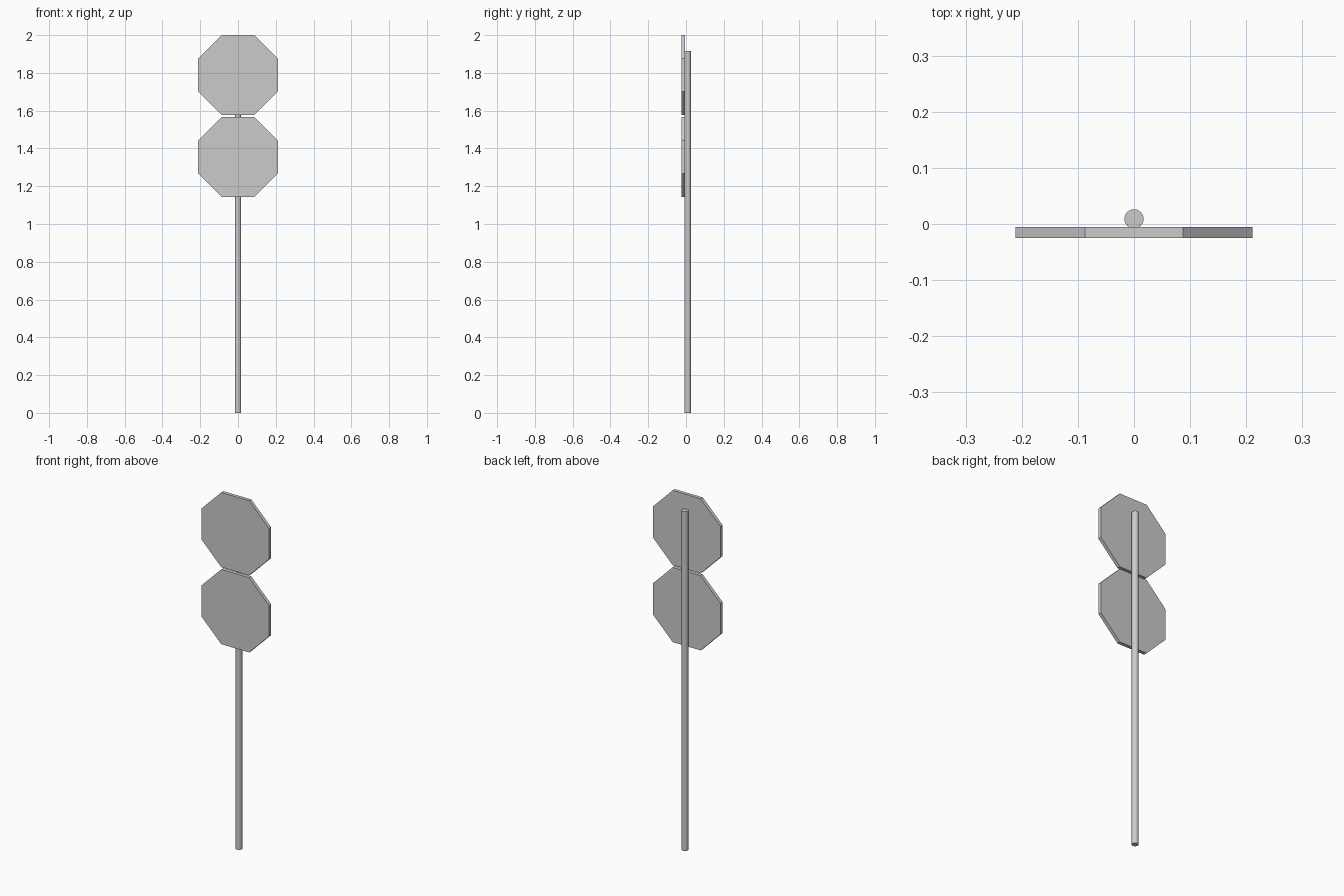
import bpy
import math

if "Cube" in bpy.data.objects:
    bpy.data.objects.remove(bpy.data.objects["Cube"])

SIGN_HALF_WIDTH = 0.211
SIGN_BACK, SIGN_FRONT = -0.0055, -0.025
POLE_RADIUS, POLE_HEIGHT, POLE_Y = 0.0172, 1.917, 0.009


def add_prism(name, sides, radius, depth, location, rotation=(0, 0, 0), turn=0.0):
    """Upright prism with its mesh turned about its own axis."""
    bpy.ops.mesh.primitive_cylinder_add(vertices=sides, radius=radius, depth=depth,
                                        location=location)
    obj = bpy.context.object
    obj.name = name
    obj.rotation_euler = (rotation[0], turn, rotation[2])
    bpy.ops.object.transform_apply(location=False, rotation=True, scale=False)
    return obj


# Octagonal sign plates, flat edge up, facing -y
for name, z in (("upper_sign", 1.789), ("lower_sign", 1.3545)):
    add_prism(name, 8, SIGN_HALF_WIDTH / math.cos(math.pi / 8),
              SIGN_BACK - SIGN_FRONT,
              (0, (SIGN_BACK + SIGN_FRONT) / 2, z),
              rotation=(math.pi / 2, 0, 0), turn=math.pi / 8)

# Round post behind the signs
add_prism("post", 24, POLE_RADIUS, POLE_HEIGHT, (0, POLE_Y, POLE_HEIGHT / 2))
bpy.ops.object.shade_smooth_by_angle(angle=math.radians(35))
